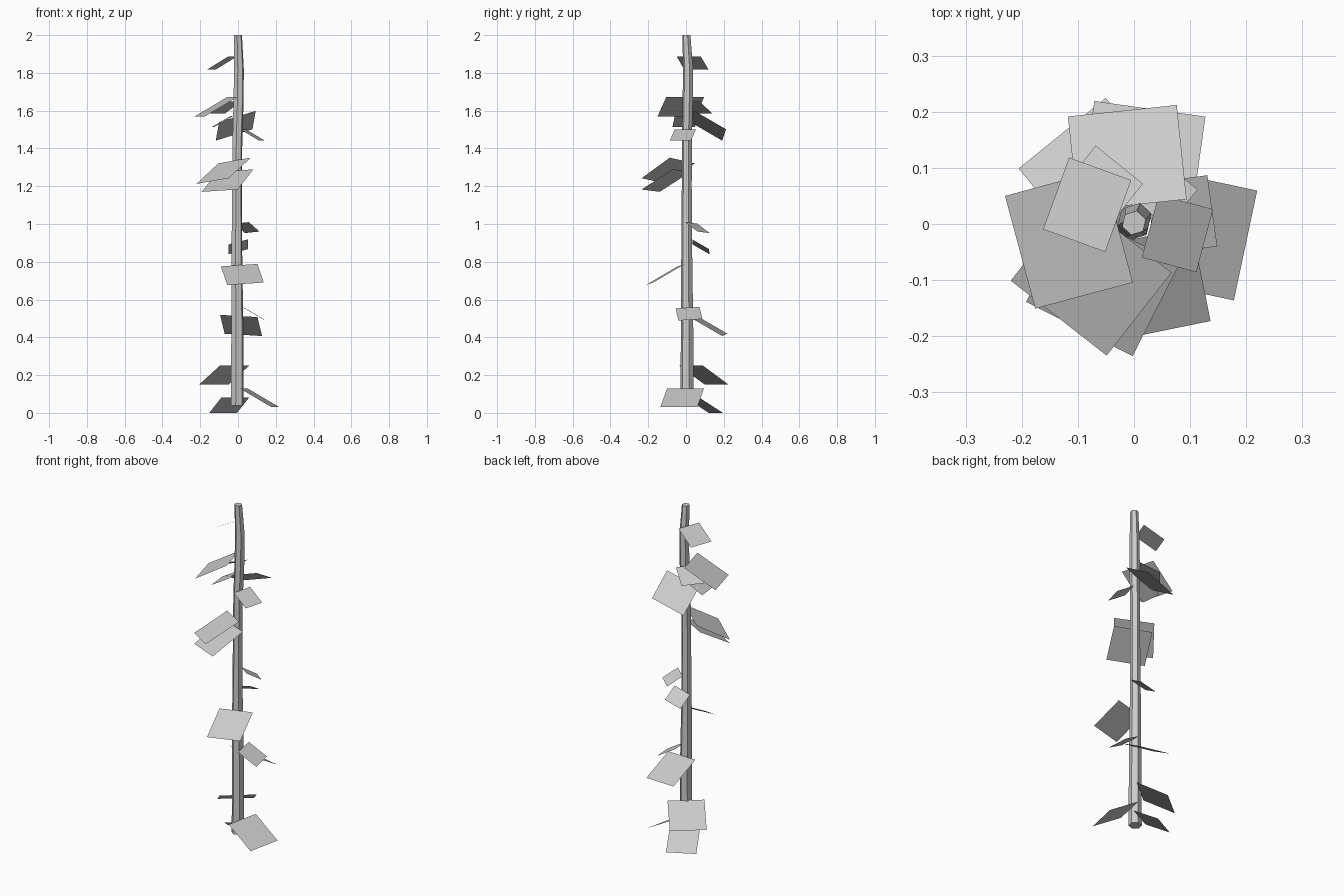
import bpy, bmesh
from math import sin, cos, pi, radians
from mathutils import Vector

if "Cube" in bpy.data.objects:
    bpy.data.objects.remove(bpy.data.objects["Cube"])


def finish(bm, name):
    mesh = bpy.data.meshes.new(name)
    bm.to_mesh(mesh)
    bm.free()
    obj = bpy.data.objects.new(name, mesh)
    bpy.context.collection.objects.link(obj)
    return obj


# Stem: slightly wavering hexagonal tube (z, centre x, centre y, radius)
stem_rings = [
    (0.04, -0.004, 0.005, 0.036),
    (0.40, -0.003, 0.006, 0.034),
    (0.80, -0.006, 0.004, 0.030),
    (1.20, -0.005, 0.004, 0.027),
    (1.45, -0.003, 0.005, 0.027),
    (1.65, 0.003, 0.009, 0.028),
    (1.82, 0.005, 0.011, 0.027),
    (2.00, 0.000, 0.002, 0.022),
]
bm = bmesh.new()
rings = []
for z, cx, cy, r in stem_rings:
    rings.append([bm.verts.new((cx + r * cos(k * pi / 3 + 0.3),
                                cy + r * sin(k * pi / 3 + 0.3), z)) for k in range(6)])
for low, high in zip(rings, rings[1:]):
    for k in range(6):
        n = (k + 1) % 6
        bm.faces.new((low[k], low[n], high[n], high[k]))
bm.faces.new(rings[0][::-1])
bm.faces.new(rings[-1])
finish(bm, "stem")


# Leaf: square card drooping 30 degrees outward from the stem
def leaf(i, azimuth, size, z, roll):
    a = radians(azimuth)
    out = Vector((cos(a) * 0.866, sin(a) * 0.866, -0.5)) * size
    side = Vector((sin(a), -cos(a), 0)) * size / 2
    side.z = roll / 2
    root = Vector((cos(a) * 0.03, 0.004 + sin(a) * 0.03, z))
    bm = bmesh.new()
    corners = (root - side, root + side, root + side + out, root - side + out)
    bm.faces.new([bm.verts.new(c) for c in reversed(corners)])
    finish(bm, f"leaf_{i:02d}")


# azimuth, size, height of the inner edge, roll
leaves = [
    (-12, 0.20, 0.13, 0),
    (117, 0.165, 0.0825, 0),
    (129, 0.20, 0.25, 0),
    (82, 0.20, 0.513, -0.012),
    (8, 0.128, 0.557, -0.008),
    (-78.5, 0.197, 0.782, -0.013),
    (89, 0.103, 0.905, 0.027),
    (50, 0.10, 1.006, 0.008),
    (243, 0.213, 1.283, -0.012),
    (232, 0.217, 1.336, -0.03),
    (-15, 0.116, 1.50, 0),
    (96, 0.195, 1.569, 0.06),
    (195, 0.208, 1.673, 0),
    (141, 0.125, 1.648, 0),
    (187, 0.12, 1.573, 0),
    (160, 0.136, 1.887, 0),
]
for i, data in enumerate(leaves):
    leaf(i + 1, *data)
